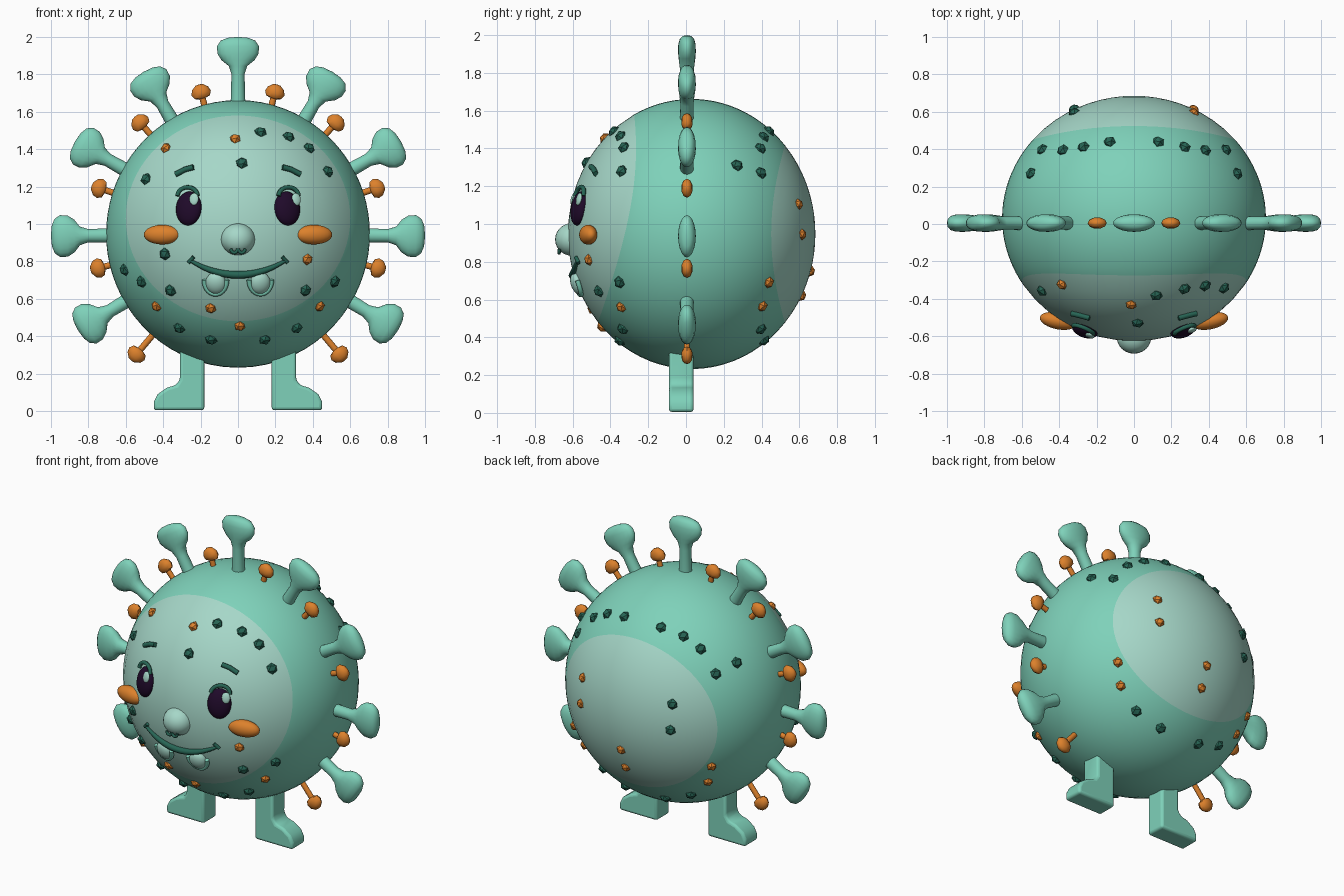
import bpy, bmesh
from math import sin, cos, pi, radians, sqrt
from mathutils import Vector, Matrix

if "Cube" in bpy.data.objects:
    bpy.data.objects.remove(bpy.data.objects["Cube"])


def material(name, rgb):
    m = bpy.data.materials.new(name)
    m.use_nodes = True
    m.diffuse_color = (*rgb, 1)
    m.node_tree.nodes["Principled BSDF"].inputs["Base Color"].default_value = (*rgb, 1)
    return m


MINT = material("mint", (0.21, 0.64, 0.49))
PALE = material("pale mint", (0.38, 0.68, 0.58))
DARK = material("dark green", (0.02, 0.13, 0.09))
ORANGE = material("orange", (0.72, 0.22, 0.025))
PURPLE = material("dark purple", (0.014, 0.003, 0.023))

CENTRE = Vector((0, 0.03, 0.947))
RADII = Vector((0.705, 0.655, 0.715))


def on_body(x, z, side=-1, lift=0.0):
    """Point on the body surface at x, z, and the outward normal there."""
    u, w = x / RADII.x, (z - CENTRE.z) / RADII.z
    v = side * sqrt(max(0.0, 1 - u * u - w * w))
    normal = Vector((u / RADII.x, v / RADII.y, w / RADII.z)).normalized()
    return Vector((x, CENTRE.y + v * RADII.y, z)) + normal * lift, normal


def finish(ob, angle):
    bpy.ops.object.select_all(action='DESELECT')
    ob.select_set(True)
    bpy.context.view_layer.objects.active = ob
    if angle:
        bpy.ops.object.shade_smooth_by_angle(angle=radians(angle))
    return ob


def add_mesh(name, bm, mats, angle=40):
    bmesh.ops.recalc_face_normals(bm, faces=bm.faces)
    me = bpy.data.meshes.new(name)
    bm.to_mesh(me)
    bm.free()
    for m in mats:
        me.materials.append(m)
    ob = bpy.data.objects.new(name, me)
    bpy.context.collection.objects.link(ob)
    return finish(ob, angle)


def loft(name, rings, mats, rule=lambda i: 0, angle=40):
    """Skin closed rings of points; rule picks the material of each band."""
    bm = bmesh.new()
    rows = [[bm.verts.new(p) for p in ring] for ring in rings]
    n = len(rows[0])
    for i, (a, b) in enumerate(zip(rows, rows[1:])):
        for j in range(n):
            k = (j + 1) % n
            bm.faces.new((a[j], a[k], b[k], b[j])).material_index = rule(i)
    bmesh.ops.remove_doubles(bm, verts=bm.verts, dist=1e-5)
    return add_mesh(name, bm, mats, angle)


def blob(name, place, size, mat, faceted=False):
    """Ellipsoid whose local y axis follows the surface normal."""
    point, normal = place
    bm = bmesh.new()
    matrix = (Matrix.Translation(point) @ normal.to_track_quat('Y', 'Z').to_matrix().to_4x4()
              @ Matrix.Diagonal((*size, 1)))
    if faceted:
        bmesh.ops.create_icosphere(bm, subdivisions=1, radius=1, matrix=matrix)
    else:
        bmesh.ops.create_uvsphere(bm, u_segments=24, v_segments=14, radius=1, matrix=matrix)
    return add_mesh(name, bm, [mat], 0 if faceted else 60)


def tube(name, points, radius, mat, taper=None):
    cu = bpy.data.curves.new(name, 'CURVE')
    cu.dimensions = '3D'
    cu.bevel_depth, cu.bevel_resolution, cu.use_fill_caps = radius, 2, True
    sp = cu.splines.new('POLY')
    sp.points.add(len(points) - 1)
    for i, p in enumerate(points):
        sp.points[i].co = (*p, 1)
        sp.points[i].radius = taper(i / (len(points) - 1)) if taper else 1
    cu.materials.append(mat)
    ob = bpy.data.objects.new(name, cu)
    bpy.context.collection.objects.link(ob)
    finish(ob, 0)
    bpy.ops.object.convert(target='MESH')
    return finish(bpy.context.object, 50)


# Body: pale face patch, mint middle, pale back patch
SEG, CAP, MID = 72, 9, 20


def cap_ring(cz, rx, rz, f, side):
    return [on_body(rx * f * cos(t), cz + rz * f * sin(t), side)[0]
            for t in (2 * pi * j / SEG for j in range(SEG))]


def to_unit(p):
    return Vector([(p[i] - CENTRE[i]) / RADII[i] for i in range(3)])


def from_unit(v):
    return Vector([CENTRE[i] + v[i] * RADII[i] for i in range(3)])


front = [cap_ring(1.03, 0.6, 0.55, i / CAP, -1) for i in range(CAP + 1)]
back = [cap_ring(0.947, 0.54, 0.47, i / CAP, 1) for i in range(CAP, -1, -1)]
middle = [[from_unit(to_unit(a).slerp(to_unit(b), i / MID)) for a, b in zip(front[-1], back[0])]
          for i in range(1, MID)]
loft("body", front + middle + back, [MINT, PALE],
     lambda i: 0 if CAP <= i < CAP + MID else 1, 60)


# Spikes standing around the rim
def spike(name, degrees, sections, shift, mat, sides):
    a = radians(degrees)
    out, across, deep = Vector((sin(a), 0, cos(a))), Vector((cos(a), 0, -sin(a))), Vector((0, 1, 0))
    base = Vector((0, 0.005, 0.95))
    rings = [[base + out * (d + shift) + across * rx * cos(t) + deep * ry * sin(t)
              for t in (2 * pi * j / sides for j in range(sides))] for d, rx, ry in sections]
    loft(name, rings, [mat], angle=45)


BIG = [(0.62, 0.04, 0.037), (0.80, 0.035, 0.035), (0.845, 0.05, 0.04), (0.875, 0.088, 0.044),
       (0.91, 0.11, 0.047), (0.95, 0.112, 0.046), (0.98, 0.092, 0.038), (0.995, 0.055, 0.022), (1, 0, 0)]
SMALL = [(0.62, 0.017, 0.015), (0.745, 0.017, 0.015), (0.752, 0.042, 0.026), (0.775, 0.053, 0.031),
         (0.80, 0.045, 0.027), (0.82, 0.02, 0.014), (0.823, 0, 0)]
for k in range(-4, 5):
    spike("large_spike", k * 30.3, BIG, 0.05 if k == 0 else 0, MINT, 20)
for degrees, shift in ((14.7, 0), (41.5, 0.01), (72, 0), (104, -0.01), (140, 0.065)):
    for s in (-1, 1):
        spike("small_spike", s * degrees, SMALL, shift, ORANGE, 10)

# Legs with toes turned outward
LEG = [(0.18, 0.005), (0.45, 0.005), (0.45, 0.05), (0.43, 0.09), (0.38, 0.125), (0.33, 0.14),
       (0.31, 0.17), (0.31, 0.4), (0.18, 0.4)]
for s, side in ((-1, "right"), (1, "left")):
    bm = bmesh.new()
    face = bm.faces.new([bm.verts.new((s * x, -0.09, z)) for x, z in LEG])
    moved = bmesh.ops.extrude_face_region(bm, geom=[face])["geom"]
    bmesh.ops.translate(bm, vec=(0, 0.13, 0), verts=[v for v in moved if isinstance(v, bmesh.types.BMVert)])
    leg = add_mesh(side + "_leg", bm, [MINT])
    bev = leg.modifiers.new("soft_edges", 'BEVEL')
    bev.width, bev.segments, bev.limit_method = 0.016, 3, 'ANGLE'

# Eyes, lids, brows, cheeks
for s, side in ((-1, "right"), (1, "left")):
    x = s * 0.263
    spot, normal = on_body(x, 1.083)
    blob(side + "_eye", (spot, normal), (0.072, 0.04, 0.092), PURPLE)
    glint = on_body(x + 0.036, 1.125, -1, 0.03)
    blob(side + "_eye_glint", glint, (0.026, 0.012, 0.034), PALE)
    tube(side + "_eyelid", [on_body(x + 0.052 * cos(t), 1.145 + 0.045 * sin(t), -1, 0.02)[0]
                            for t in (pi * i / 10 for i in range(11))], 0.012, DARK)
    tube(side + "_brow", [on_body(s * bx, bz, -1, 0.008)[0]
                          for bx, bz in ((0.235, 1.3), (0.28, 1.288), (0.33, 1.262))], 0.015, DARK)
    blob(side + "_cheek", (on_body(s * 0.4, 0.943, -1, 0.01)[0], Vector((s * 0.2, -1, 0))),
         (0.1, 0.045, 0.052), ORANGE)

# Nose with nostril marks
blob("nose", (Vector((0, -0.605, 0.918)), Vector((0, -1, 0))), (0.092, 0.088, 0.086), PALE)
for s in (-1, 1):
    tube("nostril", [(s * 0.02 + 0.018 * cos(t), -0.672, 0.868 - 0.022 * sin(t))
                     for t in (pi * i / 8 for i in range(9))], 0.009, DARK)

# Smile and two teeth
tube("smile", [on_body(u, 0.73 + 0.075 * (u / 0.25) ** 2, -1, 0.008)[0]
               for u in (-0.25 + 0.025 * i for i in range(21))], 0.02, DARK,
     lambda t: 0.45 + 0.55 * sin(pi * t))
for s in (-1, 1):
    tube("smile_corner", [on_body(s * cx, cz, -1, 0.006)[0] for cx, cz in ((0.235, 0.825), (0.262, 0.795))],
         0.011, DARK)
    tx = s * 0.118
    blob("tooth", on_body(tx, 0.685, -1, 0.005), (0.055, 0.035, 0.06), PALE)
    tube("tooth_rim", [on_body(tx + 0.06 * cos(t), 0.705 - 0.075 * sin(t), -1, 0.012)[0]
                       for t in (pi * i / 14 for i in range(15))], 0.013, MINT)


# Faceted warts, front and back
def warts(name, spots, side, size, mat, mirror=False):
    for x, z in spots:
        for s in ((-1, 1) if mirror and x else (1,)):
            blob(name, on_body(s * x, z, side), (size, size * 0.8, size), mat, True)


warts("dark_wart", [(0.12, 1.49), (0.27, 1.465), (0.38, 1.405), (0.48, 1.28), (0.02, 1.325),
                    (-0.49, 1.24), (-0.39, 0.84), (-0.605, 0.755)], -1, 0.034, DARK)
warts("dark_wart", [(0.515, 0.692), (0.36, 0.645), (0.313, 0.445), (0.143, 0.383)], -1, 0.034, DARK, True)
warts("orange_wart", [(-0.385, 1.405), (-0.015, 1.455), (0.37, 0.81), (-0.145, 0.55), (0.01, 0.455)],
      -1, 0.031, ORANGE)
warts("orange_wart", [(0.436, 0.56)], -1, 0.031, ORANGE, True)
warts("dark_wart", [(0.13, 1.49), (0.27, 1.46), (0.38, 1.4), (0.49, 1.27), (0.55, 1.31),
                    (0.143, 0.385), (0.313, 0.445)], 1, 0.034, DARK, True)
warts("dark_wart", [(-0.32, 1.105), (-0.32, 0.945)], 1, 0.033, DARK)
warts("orange_wart", [(0.32, 1.105), (0.32, 0.945), (0, 0.75), (0, 0.62)], 1, 0.03, ORANGE)
warts("orange_wart", [(0.49, 0.69), (0.44, 0.565)], 1, 0.031, ORANGE, True)
